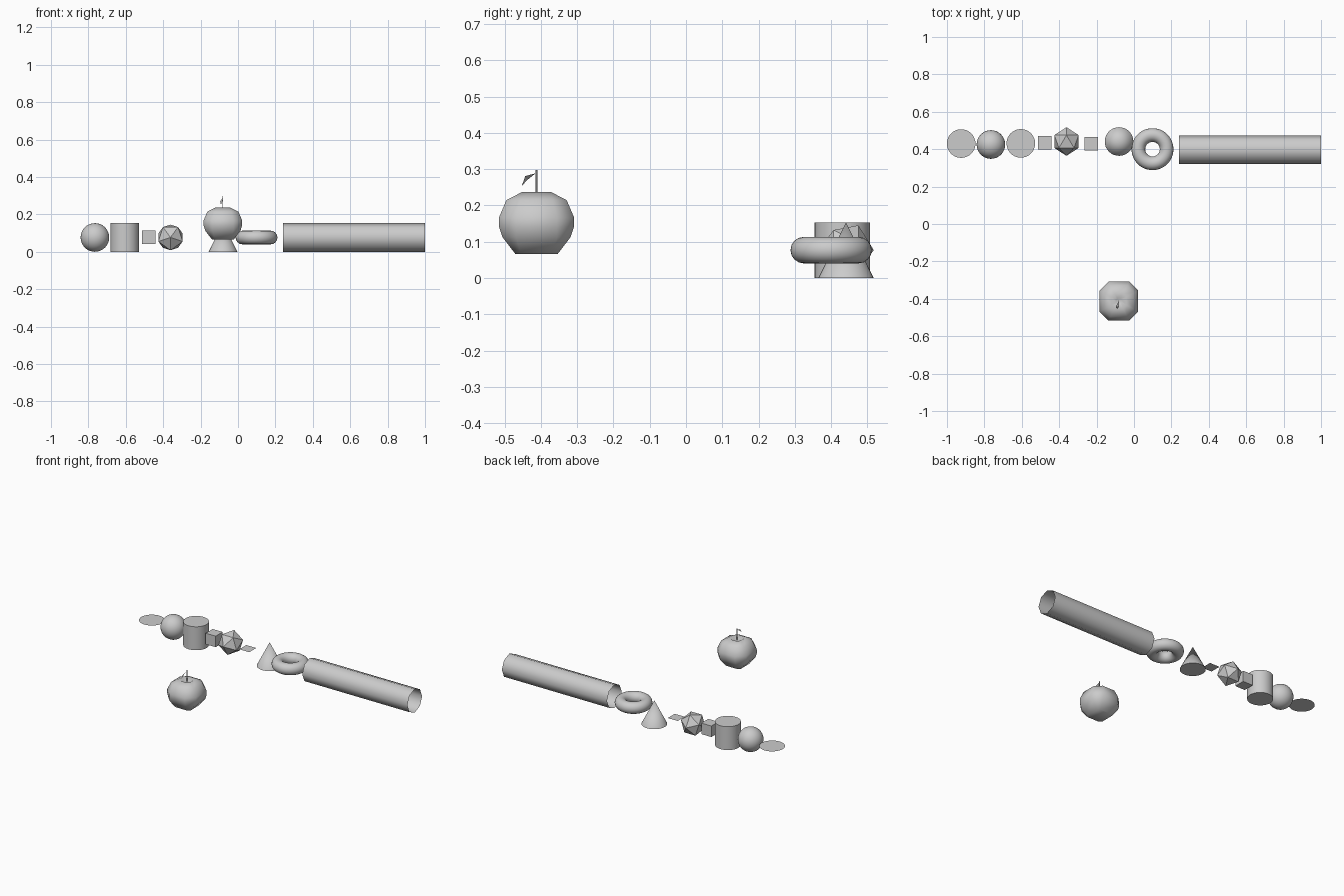
import bpy, bmesh
from math import radians, pi
from mathutils import Vector

if "Cube" in bpy.data.objects:
    bpy.data.objects.remove(bpy.data.objects["Cube"])

ops = bpy.ops.mesh
R = 0.0765   # shared radius of the primitives
Z = 0.077    # height of their centres


def finish(name, smooth=None):
    ob = bpy.context.object
    ob.name = name
    if smooth:
        bpy.ops.object.shade_smooth_by_angle(angle=radians(smooth))
    return ob


def from_faces(name, verts, faces, smooth=None):
    me = bpy.data.meshes.new(name)
    me.from_pydata(verts, [], faces)
    bm = bmesh.new()
    bm.from_mesh(me)
    bmesh.ops.recalc_face_normals(bm, faces=bm.faces)
    bm.to_mesh(me)
    bm.free()
    ob = bpy.data.objects.new(name, me)
    bpy.context.collection.objects.link(ob)
    bpy.ops.object.select_all(action='DESELECT')
    ob.select_set(True)
    bpy.context.view_layer.objects.active = ob
    return finish(name, smooth)


# Row of primitives, left to right
ops.primitive_circle_add(vertices=32, radius=R, fill_type='NGON', location=(-0.924, 0.43, Z))
finish("flat_disc")
ops.primitive_uv_sphere_add(segments=32, ring_count=16, radius=R, location=(-0.765, 0.425, Z))
finish("ball", 60)
ops.primitive_cylinder_add(vertices=32, radius=R, depth=2 * R, location=(-0.605, 0.431, Z))
finish("cylinder", 40)
ops.primitive_cube_add(size=0.072, location=(-0.477, 0.435, Z))
finish("cube")
ops.primitive_ico_sphere_add(subdivisions=1, radius=R, location=(-0.361, 0.441, Z))
ico = finish("icosahedron")
ico.rotation_euler = (pi / 2, pi / 2, 0)   # five-fold axis along y, one point upward
ops.primitive_plane_add(size=0.072, location=(-0.229, 0.428, Z))
finish("flat_square")
ops.primitive_cone_add(vertices=32, radius1=R, radius2=0, depth=2 * R, location=(-0.08, 0.441, Z))
finish("cone", 40)
ops.primitive_torus_add(major_segments=48, minor_segments=16, major_radius=0.0755,
                        minor_radius=0.0365, location=(0.099, 0.40, Z))
finish("ring", 60)

# Open-ended eight-sided tube along x
ops.primitive_cylinder_add(vertices=8, radius=R, depth=0.76, end_fill_type='NOTHING',
                           location=(0.62, 0.397, Z), rotation=(0, pi / 2, 0))
finish("tube", 60)

# Low-poly apple: stacked chamfered-square rings (half width, flat ratio, height)
CX, CY = -0.081, -0.412
rings = [(0.058, 0.72, 0.066), (0.094, 0.60, 0.113), (0.1035, 0.54, 0.142),
         (0.1035, 0.54, 0.167), (0.083, 0.54, 0.215), (0.040, 0.54, 0.237),
         (0.014, 0.54, 0.222)]
verts, faces = [], []
for h, f, z in rings:
    k = h * f
    for x, y in [(h, -k), (h, k), (k, h), (-k, h), (-h, k), (-h, -k), (-k, -h), (k, -h)]:
        verts.append((CX + x, CY + y, z))
for r in range(len(rings) - 1):
    for i in range(8):
        a, b = r * 8 + i, r * 8 + (i + 1) % 8
        faces.append((a, b, b + 8, a + 8))
faces += [tuple(range(7, -1, -1)), tuple(range(len(verts) - 8, len(verts)))]
from_faces("apple_body", verts, faces, 60)

# Stem and leaf
ops.primitive_cylinder_add(vertices=6, radius=0.0022, depth=0.082, location=(CX, CY, 0.257))
finish("apple_stem", 60)
from_faces("apple_leaf",
           [(CX, CY - 0.002, 0.289), (-0.096, -0.438, 0.270),
            (-0.091, -0.453, 0.253), (-0.080, -0.443, 0.281)],
           [(0, 1, 3), (1, 2, 3)])
